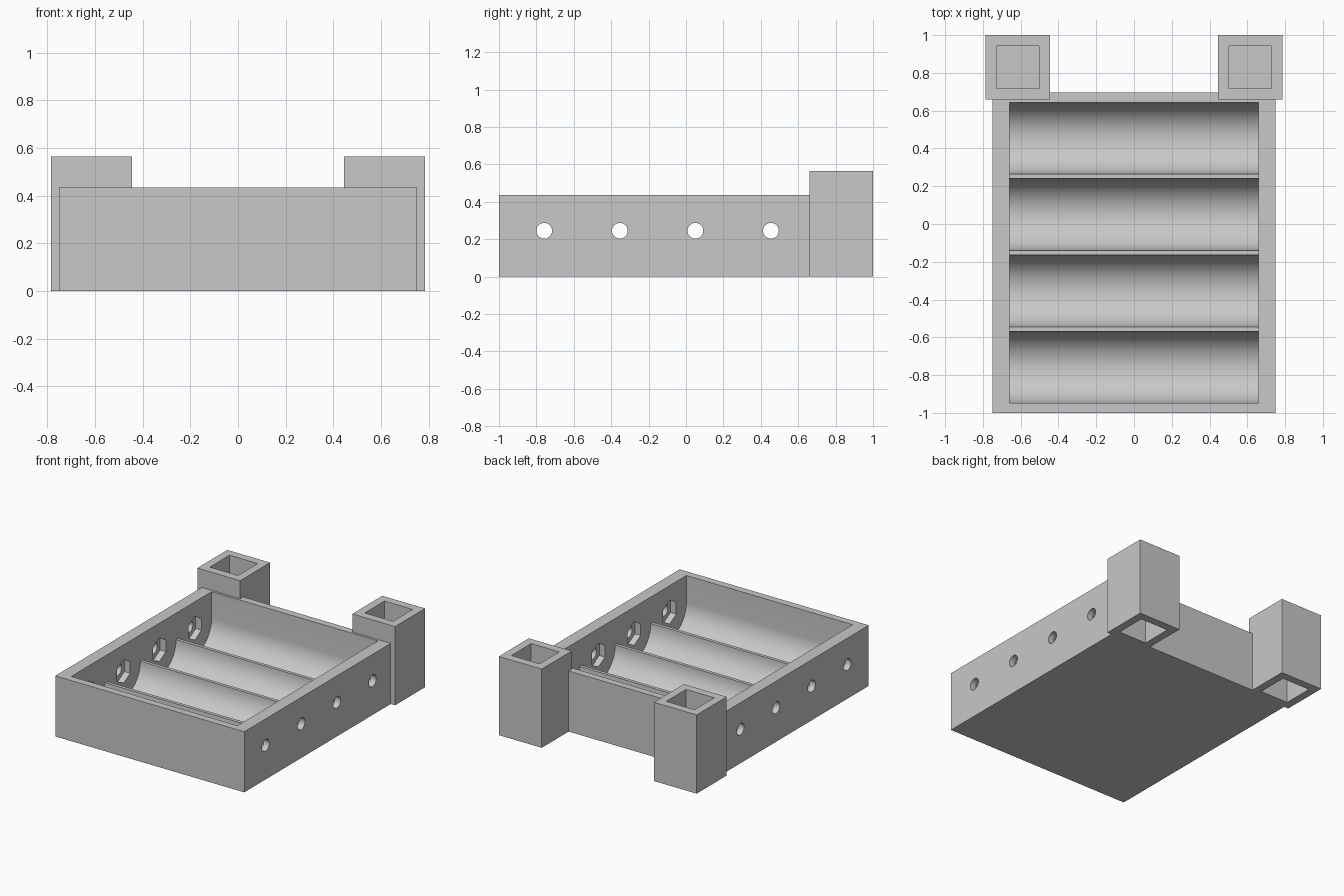
import bpy, bmesh
from math import pi, sin, cos
from mathutils import Vector

cube = bpy.data.objects.get("Cube")
if cube:
    bpy.data.objects.remove(cube, do_unlink=True)

grey = bpy.data.materials.new("plain_grey")
grey.use_nodes = True
COLOUR = (0.58, 0.58, 0.58, 1)
grey.diffuse_color = COLOUR
grey.node_tree.nodes["Principled BSDF"].inputs["Base Color"].default_value = COLOUR


def prism(name, outline, x0, x1):
    """Extrude a (y, z) outline along x."""
    bm = bmesh.new()
    face = bm.faces.new([bm.verts.new((x0, y, z)) for y, z in outline])
    ext = bmesh.ops.extrude_face_region(bm, geom=[face])
    moved = [v for v in ext["geom"] if isinstance(v, bmesh.types.BMVert)]
    bmesh.ops.translate(bm, verts=moved, vec=Vector((x1 - x0, 0, 0)))
    bmesh.ops.recalc_face_normals(bm, faces=bm.faces)
    mesh = bpy.data.meshes.new(name)
    bm.to_mesh(mesh)
    bm.free()
    mesh.materials.append(grey)
    obj = bpy.data.objects.new(name, mesh)
    bpy.context.collection.objects.link(obj)
    return obj


def box(name, x0, x1, y0, y1, z0, z1):
    return prism(name, [(y0, z0), (y1, z0), (y1, z1), (y0, z1)], x0, x1)


def arc(y, z, r, start, end, steps):
    return [(y + r * cos(start + (end - start) * i / steps),
             z + r * sin(start + (end - start) * i / steps)) for i in range(steps + 1)]


def cut(target, cutter):
    """Subtract the cutter and remove it."""
    cutter.hide_render = True
    bpy.ops.object.select_all(action="DESELECT")
    bpy.context.view_layer.objects.active = target
    target.select_set(True)
    mod = target.modifiers.new("cut", "BOOLEAN")
    mod.operation = "DIFFERENCE"
    mod.solver = "EXACT"
    mod.object = cutter
    bpy.ops.object.modifier_apply(modifier=mod.name)
    bpy.data.objects.remove(cutter, do_unlink=True)


AXIS_Z, RADIUS, WALL_X = 0.245, 0.19, 0.66
CENTRES = [-0.758 + 0.404 * i for i in range(4)]

# Tray with four round-bottomed troughs below one open cavity
tray = box("tray", -0.75, 0.75, -1, 0.695, 0, 0.435)
outline = []
for y in CENTRES:
    outline += arc(y, AXIS_Z, RADIUS, pi, 2 * pi, 32)
outline += [(CENTRES[-1] + RADIUS, 0.6), (CENTRES[0] - RADIUS, 0.6)]
cut(tray, prism("cavity_cutter", outline, -WALL_X, WALL_X))

# Screw holes through both side walls, with hexagonal nut pockets inside
for y in CENTRES:
    hexagon = arc(y, AXIS_Z, 0.085, pi / 2, pi / 2 + 2 * pi, 6)[:-1]
    circle = arc(y, AXIS_Z, 0.042, 0, 2 * pi, 32)[:-1]
    cut(tray, prism("nut_cutter", hexagon, -0.705, 0.705))
    cut(tray, prism("hole_cutter", circle, -0.9, 0.9))

# Square corner posts with a socket at each end
for side, name in ((-1, "right_post"), (1, "left_post")):
    post = box(name, side * 0.445, side * 0.785, 0.66, 1, 0, 0.565)
    for z0, z1 in ((-0.1, 0.25), (0.315, 0.7)):
        cut(post, box("socket_cutter", side * 0.503, side * 0.727, 0.718, 0.942, z0, z1))

# Smooth the curved surfaces, keep the corners sharp
bpy.ops.object.select_all(action="DESELECT")
tray.select_set(True)
bpy.context.view_layer.objects.active = tray
bpy.ops.object.shade_smooth_by_angle(angle=pi / 6)
